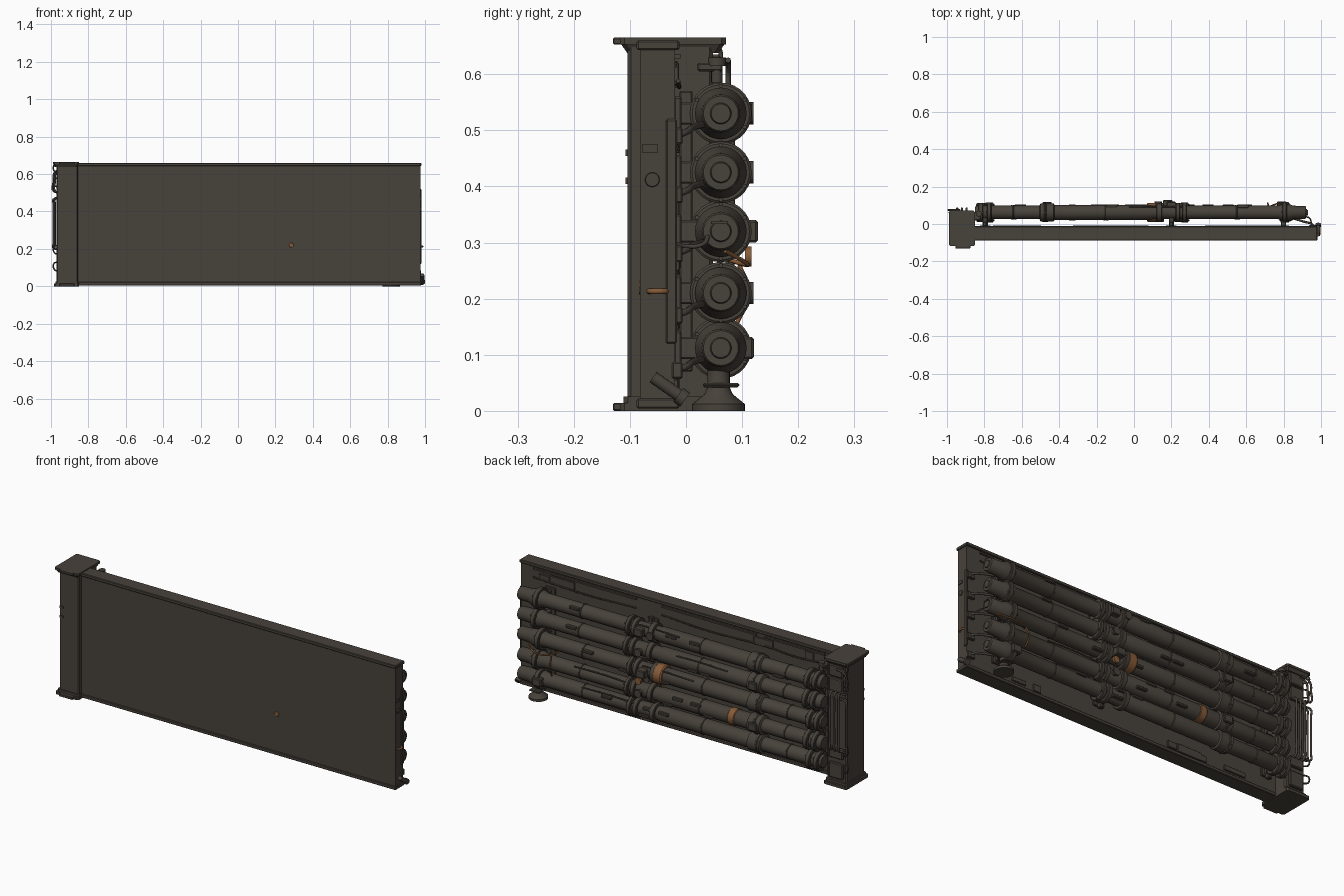
import bpy, bmesh, math, random
from mathutils import Matrix, Vector
random.seed(4)

def mat(name, c):
    m = bpy.data.materials.new(name)
    m.diffuse_color = (*c, 1)
    return m
METAL = mat("dark warm metal", (0.064, 0.054, 0.043))
RUST = mat("rusty orange", (0.24, 0.105, 0.04))

def finish(bm, name, m, smooth=False):
    bmesh.ops.recalc_face_normals(bm, faces=bm.faces[:])
    me = bpy.data.meshes.new(name)
    bm.to_mesh(me)
    bm.free()
    ob = bpy.data.objects.new(name, me)
    bpy.context.collection.objects.link(ob)
    me.materials.append(m)
    if smooth:
        bpy.ops.object.select_all(action='DESELECT')
        ob.select_set(True)
        bpy.context.view_layer.objects.active = ob
        bpy.ops.object.shade_smooth_by_angle(angle=math.radians(35))
    return ob

def box(name, x0, x1, y0, y1, z0, z1, m=METAL, bevel=0.0):
    bm = bmesh.new()
    bmesh.ops.create_cube(bm, size=1)
    for v in bm.verts:
        v.co = ((x0 + x1) / 2 + v.co.x * (x1 - x0), (y0 + y1) / 2 + v.co.y * (y1 - y0),
                (z0 + z1) / 2 + v.co.z * (z1 - z0))
    if bevel:
        bmesh.ops.bevel(bm, geom=bm.edges[:], offset=bevel, segments=1, affect='EDGES')
    return finish(bm, name, m)

def lathe(name, prof, origin, axis='X', n=28, m=METAL):
    """Turn (distance along axis, radius) pairs into a capped round part."""
    bm = bmesh.new()
    rings = []
    for d, r in prof:
        ring = []
        for i in range(n):
            a = 2 * math.pi * i / n
            c, s = r * math.cos(a), r * math.sin(a)
            p = {'X': (d, c, s), 'Y': (c, d, s), 'Z': (c, s, d)}[axis]
            ring.append(bm.verts.new(Vector(p) + Vector(origin)))
        rings.append(ring)
    for a, b in zip(rings, rings[1:]):
        for i in range(n):
            bm.faces.new((a[i], a[(i + 1) % n], b[(i + 1) % n], b[i]))
    bm.faces.new(rings[0])
    bm.faces.new(rings[-1])
    return finish(bm, name, m, True)

def wire(name, pts, r=0.004, m=METAL):
    cu = bpy.data.curves.new(name, 'CURVE')
    cu.dimensions = '3D'
    cu.bevel_depth, cu.bevel_resolution, cu.resolution_u = r, 2, 6
    cu.use_fill_caps = True
    sp = cu.splines.new('BEZIER')
    sp.bezier_points.add(len(pts) - 1)
    for bp, p in zip(sp.bezier_points, pts):
        bp.co = p
        bp.handle_left_type = bp.handle_right_type = 'AUTO'
    ob = bpy.data.objects.new(name, cu)
    bpy.context.collection.objects.link(ob)
    cu.materials.append(m)

def prism(name, pts, z0, z1, shrink=1.0):
    """Extruded outline; shrink scales the lower end to make a flare."""
    cx = sum(p[0] for p in pts) / len(pts)
    cy = sum(p[1] for p in pts) / len(pts)
    bm = bmesh.new()
    lo = [bm.verts.new((cx + (x - cx) * shrink, cy + (y - cy) * shrink, z0)) for x, y in pts]
    hi = [bm.verts.new((x, y, z1)) for x, y in pts]
    for i in range(len(pts)):
        j = (i + 1) % len(pts)
        bm.faces.new((lo[i], lo[j], hi[j], hi[i]))
    bm.faces.new(lo)
    bm.faces.new(hi)
    finish(bm, name, METAL)

# wall slab with top and bottom rims
box("wall_panel", -0.87, 0.975, -0.082, -0.02, 0.008, 0.655)
box("wall_top_rim", -0.87, 0.98, -0.088, -0.012, 0.643, 0.66, bevel=0.003)
box("wall_bottom_rim", -0.87, 0.98, -0.088, -0.012, 0.004, 0.022, bevel=0.003)
box("wall_end_strip", 0.972, 0.981, -0.036, -0.016, 0.12, 0.52, bevel=0.003)
box("wall_end_plate", 0.97, 0.979, -0.078, -0.05, 0.46, 0.475)
lathe("wall_end_plug", [(0, 0.013), (0.005, 0.012)], (0.975, -0.06, 0.412))
lathe("front_rust_patch", [(0, 0.014), (-0.003, 0.012)], (0.285, -0.081, 0.22), 'Y', 8, RUST)
wire("end_rust_handle", [(0.974, -0.066, 0.213), (0.984, -0.06, 0.213), (0.984, -0.04, 0.213),
                         (0.974, -0.033, 0.213)], 0.005, RUST)

# shallow plates on the back of the wall
for i in range(46):
    x, z = random.uniform(-0.78, 0.9), random.choice([0.045, 0.16, 0.265, 0.37, 0.48, 0.6])
    w, h = random.uniform(0.02, 0.08), random.uniform(0.008, 0.024)
    box("back_plate", x - w, x + w, -0.022, random.uniform(-0.016, -0.01), z - h, z + h, bevel=0.002)
for x0, x1 in [(-0.8, -0.45), (-0.4, 0.15), (0.3, 0.9)]:
    box("back_ledge", x0, x1, -0.022, -0.01, 0.628, 0.636)
    wire("back_cable", [(x0, -0.014, 0.585), ((x0 + x1) / 2, -0.012, 0.577), (x1, -0.014, 0.588)], 0.004)

# end post, flared cap and base
def octagon(x0, x1, y0, y1, c):
    return [(x0 + c, y0), (x1 - c, y0), (x1, y0 + c), (x1, y1 - c),
            (x1 - c, y1), (x0 + c, y1), (x0, y1 - c), (x0, y0 + c)]
prism("post", octagon(-0.97, -0.855, -0.104, 0.048, 0.006), 0.01, 0.65)
prism("post_cap", octagon(-0.99, -0.85, -0.118, 0.071, 0.008), 0.653, 0.665)
prism("post_cap_flare", octagon(-0.988, -0.852, -0.116, 0.069, 0.008), 0.638, 0.654, 0.88)
prism("post_base", octagon(-0.985, -0.85, -0.118, 0.071, 0.008), 0, 0.014)
prism("post_base_step", octagon(-0.977, -0.852, -0.111, 0.06, 0.008), 0.013, 0.026)
for z0, z1 in [(0.653, 0.665), (0, 0.014)]:
    box("post_cap_front_tab", -0.955, -0.875, -0.13, -0.11, z0, z1, bevel=0.002)
for z in (0.41, 0.46):
    box("post_front_stud", -0.965, -0.945, -0.108, -0.1, z - 0.006, z + 0.006)

# conduits and boxes on the post
for z, h in [(0.605, 0.03), (0.53, 0.035), (0.08, 0.04), (0.17, 0.025)]:
    box("post_back_box", -0.955, -0.875, 0.04, 0.062, z - h, z + h, bevel=0.004)
    wire("box_lead", [(-0.96, 0.055, z), (-0.982, 0.06, z + 0.01), (-0.985, 0.06, z + 0.04), (-0.965, 0.045, z + 0.05)])
for y, x in [(0.075, -0.987), (0.06, -0.978)]:
    wire("side_conduit", [(-0.94, y, 0.47), (x, y, 0.465), (x, y, 0.44), (x, y, 0.23), (x, y, 0.205), (-0.94, y, 0.2)], 0.005)
    wire("side_loop", [(-0.95, y, 0.5), (x, y, 0.51), (x, y, 0.56), (x + 0.008, y, 0.61), (-0.93, y, 0.625)], 0.005)
for k in range(3):
    x = -0.945 + k * 0.025
    wire("post_back_conduit", [(x, 0.045, 0.5), (x, 0.078, 0.49), (x, 0.08, 0.46), (x, 0.08, 0.24), (x, 0.078, 0.2), (x, 0.045, 0.19)], 0.006)

# five long pipes: turned body with sleeves, collars and end hubs
PIPES = [0.53, 0.425, 0.32, 0.21, 0.112]
Y = 0.062
body = [(-0.85, 0.03), (-0.838, 0.036), (-0.505, 0.036), (-0.5, 0.048), (-0.43, 0.048), (-0.425, 0.04),
        (0.09, 0.04), (0.1, 0.036), (0.77, 0.036), (0.79, 0.043), (0.83, 0.046), (0.85, 0.036), (0.915, 0.034),
        (0.92, 0.031), (0.92, 0.019), (0.926, 0.017)]
for i, z in enumerate(PIPES):
    lathe("pipe", [(d, r) for d, r in body], (0, Y, z))
    off = [0, 0.012, -0.01, 0.006, -0.008][i]
    for x, w, r in [(-0.82, 0.012, 0.051), (-0.775, 0.012, 0.053), (0.135, 0.014, 0.05), (0.235, 0.012, 0.05),
                    (0.27, 0.01, 0.053), (0.805, 0.012, 0.055), (-0.475, 0.006, 0.052), (0.55, 0.005, 0.039),
                    (-0.15, 0.005, 0.043), (-0.645, 0.005, 0.039)]:
        lathe("pipe_collar", [(-w, r - 0.004), (-w + 0.003, r), (w - 0.003, r), (w, r - 0.004)], (x + off, Y, z))
        if r > 0.0505:  # bolts around the big collars
            for a in range(0, 360, 60):
                c, s = math.cos(math.radians(a + 30)), math.sin(math.radians(a + 30))
                lathe("collar_bolt", [(-w - 0.004, 0.004), (w + 0.004, 0.004)],
                      (x + off, Y + c * (r - 0.006), z + s * (r - 0.006)), n=6)
    # clamp arms holding the pipe to the wall
    for x in (-0.795, 0.2, 0.8):
        box("pipe_clamp_arm", x - 0.014, x + 0.014, -0.022, 0.05, z - 0.02, z + 0.02, bevel=0.003)
        box("pipe_clamp_foot", x - 0.03, x + 0.03, -0.022, -0.008, z - 0.03, z + 0.03, bevel=0.003)
    # small plates and cable along the outside of the pipe
    for k in range(4):
        x, s = random.uniform(-0.7, 0.7), random.choice([-1, 1]) * 0.02
        box("pipe_plate", x - 0.03, x + 0.03, 0.085, 0.105, z + s - 0.007, z + s + 0.007, bevel=0.003)
    x = random.uniform(-0.6, 0.3)
    wire("pipe_cable", [(x, Y + 0.03, z + 0.028), (x + 0.15, Y + 0.03, z + 0.033), (x + 0.3, Y + 0.028, z + 0.03)], 0.004)
    # hose from the pipe end back to the wall end
    wire("end_hose", [(0.85, 0.03, z - 0.02), (0.91, 0.012, z - 0.025), (0.955, -0.004, z - 0.035), (0.96, -0.022, z - 0.04)], 0.006)
    box("end_hose_socket", 0.935, 0.978, -0.025, -0.006, z - 0.055, z - 0.025, bevel=0.003)

# vertical bars joining the clamps
for x in (-0.797, 0.2):
    box("clamp_bar", x - 0.01, x + 0.01, -0.012, 0.012, 0.07, 0.57, bevel=0.003)

# outer valve blocks on some pipes
for x, z, y1 in [(0.18, 0.32, 0.128), (0.79, 0.112, 0.121), (-0.465, 0.21, 0.118), (0.2, 0.53, 0.118), (-0.465, 0.425, 0.118)]:
    box("valve_block", x - 0.025, x + 0.025, 0.08, y1, z - 0.02, z + 0.02, bevel=0.004)
for x, z in [(0.13, 0.53), (0.2, 0.425), (0.2, 0.21)]:
    lathe("valve_stem", [(0, 0.014), (0.05, 0.014), (0.05, 0.02), (0.058, 0.02)], (x, Y, z), 'Y', 16)
lathe("post_valve", [(0, 0.01), (0.03, 0.01), (0.03, 0.016), (0.045, 0.016)], (-0.83, 0.055, 0.585), 'Z', 16)
box("post_valve_arm", -0.86, -0.82, 0.02, 0.065, 0.605, 0.62, bevel=0.003)

# rusty wraps and loose leads
def wrap(x, z, w, r):
    lathe("rusty_wrap", [(-w, r - 0.005), (-w + 0.006, r), (w - 0.006, r), (w, r - 0.005)], (x, Y, z), m=RUST)
wrap(0.095, 0.32, 0.026, 0.051)
wrap(-0.33, 0.21, 0.022, 0.043)
lathe("rusty_plug", [(0, 0.018), (0.012, 0.018)], (0.2, 0.105, 0.275), 'Y', 12, RUST)
wire("rusty_lead", [(0.87, 0.07, 0.285), (0.82, 0.105, 0.265), (0.74, 0.1, 0.262), (0.7, 0.06, 0.275)], 0.004, RUST)
wire("rusty_drop_lead", [(0.72, 0.095, 0.26), (0.715, 0.112, 0.21), (0.72, 0.09, 0.155)], 0.004, RUST)
wire("end_handle", [(0.915, 0.04, 0.312), (0.94, 0.03, 0.297), (0.95, 0.0, 0.293), (0.965, -0.025, 0.3)], 0.004)
box("pipe_end_latch", 0.918, 0.93, 0.045, 0.075, 0.333, 0.338)

# support foot under the lowest pipe and corner fitting
lathe("support_foot", [(0, 0.047), (0.012, 0.047), (0.03, 0.025), (0.042, 0.02), (0.075, 0.02)], (0.82, 0.058, 0), 'Z')
box("foot_bracket", 0.79, 0.85, 0.03, 0.095, 0.042, 0.05, bevel=0.003)
fit = lathe("corner_fitting", [(-0.035, 0.011), (0.02, 0.011), (0.02, 0.015), (0.035, 0.015)], (0, 0, 0), 'Y', 16)
fit.matrix_world = Matrix.Translation((0.985, -0.03, 0.04)) @ Matrix.Rotation(math.radians(-35), 4, 'X')
